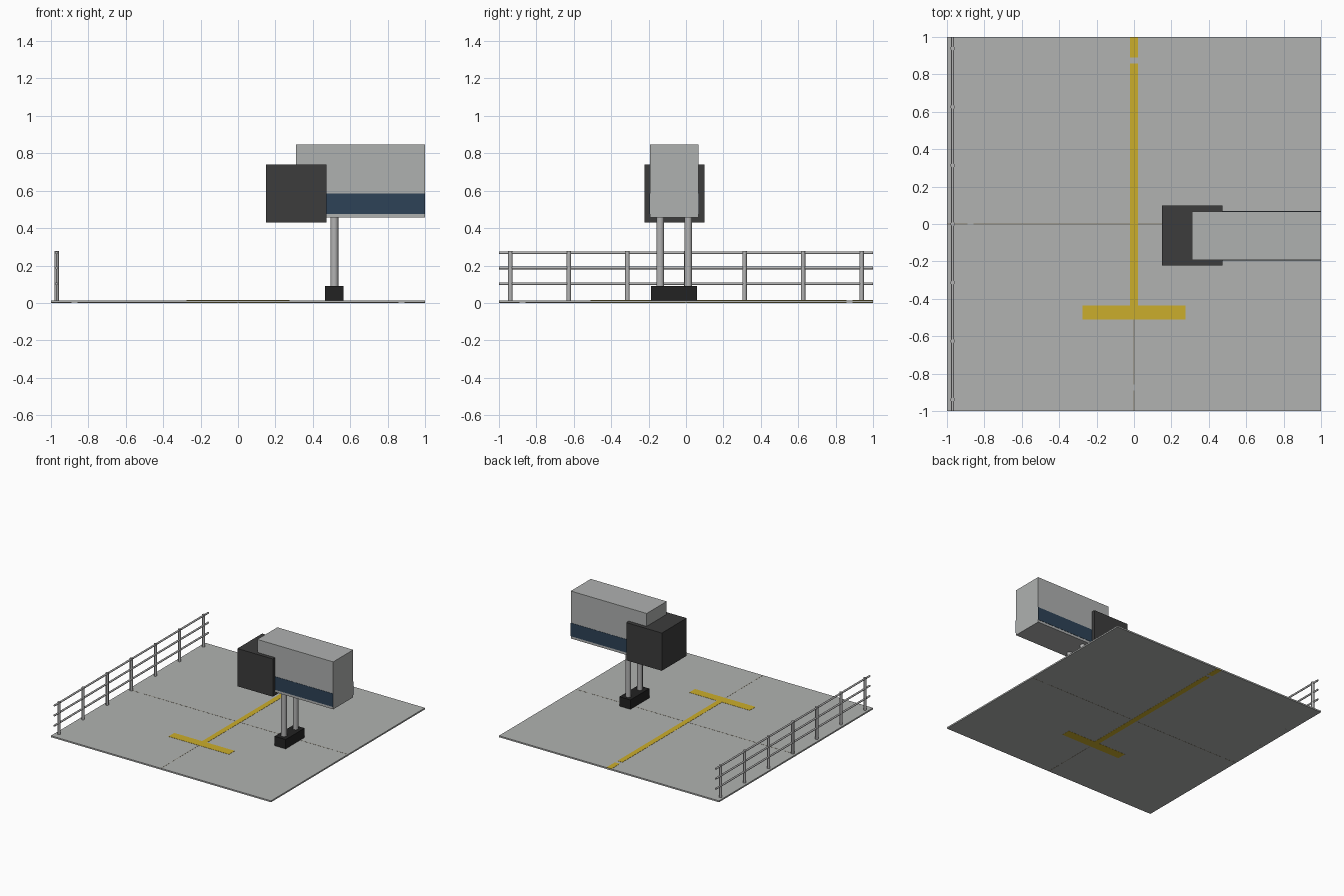
import bpy
from mathutils import Vector

cube = bpy.data.objects.get("Cube")
if cube:
    bpy.data.objects.remove(cube, do_unlink=True)


def material(name, r, g, b):
    m = bpy.data.materials.new(name)
    m.use_nodes = True
    m.diffuse_color = (r, g, b, 1)
    m.node_tree.nodes["Principled BSDF"].inputs["Base Color"].default_value = (r, g, b, 1)
    return m


concrete = material("concrete grey", 0.44, 0.45, 0.44)
panel = material("panel grey", 0.43, 0.44, 0.435)
steel = material("steel grey", 0.45, 0.45, 0.45)
yellow = material("marking yellow", 0.6, 0.42, 0.025)
blue = material("dark blue", 0.027, 0.055, 0.095)
dark = material("dark canopy", 0.045, 0.045, 0.045)
black = material("rubber black", 0.016, 0.016, 0.016)
seam = material("seam brown", 0.24, 0.21, 0.15)


def box(name, x, y, z, mat):
    """Box from three (low, high) ranges."""
    lo, hi = Vector((x[0], y[0], z[0])), Vector((x[1], y[1], z[1]))
    bpy.ops.mesh.primitive_cube_add(size=1, location=(lo + hi) / 2)
    ob = bpy.context.object
    ob.name = name
    ob.scale = hi - lo
    bpy.ops.object.transform_apply(location=False, rotation=False)
    ob.data.materials.append(mat)
    return ob


def tube(name, start, end, radius, mat, sides=12):
    """Round bar between two points."""
    a, b = Vector(start), Vector(end)
    bpy.ops.mesh.primitive_cylinder_add(vertices=sides, radius=radius,
                                        depth=(b - a).length, location=(a + b) / 2)
    ob = bpy.context.object
    ob.name = name
    ob.rotation_euler = (b - a).to_track_quat('Z', 'Y').to_euler()
    ob.data.materials.append(mat)
    bpy.ops.object.shade_smooth_by_angle()
    return ob


# Apron slab, with markings that show on both faces
box("apron_slab", (-1, 1), (-1, 1), (0.001, 0.013), concrete)
paint = (0, 0.0145)
box("stop_bar", (-0.275, 0.275), (-0.51, -0.435), paint, yellow)
box("lead_in_line", (-0.022, 0.022), (-0.435, 0.858), paint, yellow)
box("lead_in_line_end", (-0.022, 0.022), (0.89, 1), paint, yellow)

# Slab seams, broken near the edges
thin, joint = (-0.002, 0.002), (0.0005, 0.0137)
for i, span in enumerate([(-1, -0.89), (-0.858, 0.858), (0.89, 1)]):
    box(f"seam_across_{i}", span, thin, joint, seam)
for i, span in enumerate([(-1, -0.89), (-0.858, -0.51)]):
    box(f"seam_along_{i}", thin, span, joint, seam)

# Safety railing along one edge
for i in range(7):
    y = (i - 3) * 0.313
    tube(f"railing_post_{i}", (-0.97, y, 0.0005), (-0.97, y, 0.277), 0.012, steel)
for i, z in enumerate((0.103, 0.187, 0.268)):
    tube(f"railing_bar_{i}", (-0.97, -1, z), (-0.97, 1, z), 0.0075, steel)

# Boarding tunnel with a coloured band on each long side
box("tunnel", (0.31, 1), (-0.192, 0.068), (0.456, 0.846), panel)
for side, y in (("front", (-0.194, -0.19)), ("back", (0.066, 0.07))):
    box("tunnel_band_" + side, (0.32, 1), y, (0.476, 0.585), blue)

# Canopy around the tunnel mouth
box("canopy", (0.15, 0.472), (-0.222, 0.1), (0.43, 0.74), dark)

# Support columns and wheel base
for i, y in enumerate((-0.138, 0.012)):
    tube(f"support_column_{i}", (0.515, y, 0.08), (0.515, y, 0.46), 0.021, steel, 16)
box("wheel_base", (0.465, 0.565), (-0.188, 0.058), (0.002, 0.09), black)
